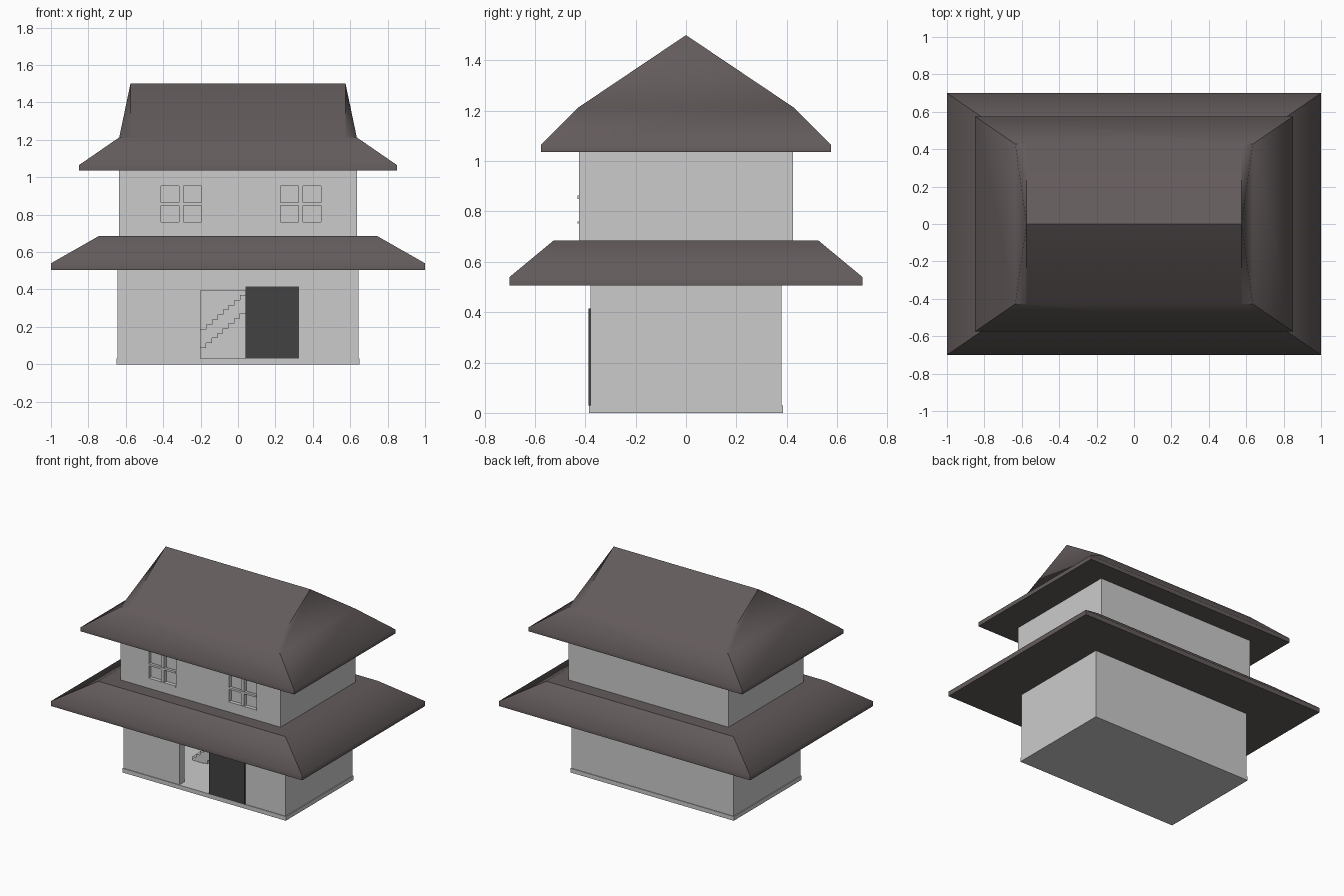
import bpy, bmesh

if "Cube" in bpy.data.objects:
    bpy.data.objects.remove(bpy.data.objects["Cube"])


def material(name, rgb):
    m = bpy.data.materials.new(name)
    m.diffuse_color = (*rgb, 1)
    m.use_nodes = True
    m.node_tree.nodes["Principled BSDF"].inputs["Base Color"].default_value = m.diffuse_color
    return m


ROOF = material("roof_tile", (0.125, 0.104, 0.105))
DARK = material("dark_door", (0.055, 0.055, 0.055))


def finish(bm, name, mat=None):
    bmesh.ops.recalc_face_normals(bm, faces=bm.faces)
    me = bpy.data.meshes.new(name)
    bm.to_mesh(me)
    bm.free()
    ob = bpy.data.objects.new(name, me)
    bpy.context.collection.objects.link(ob)
    if mat:
        me.materials.append(mat)
    return ob


def ring(bm, hx, hy, z):
    return [bm.verts.new((sx * hx, sy * hy, z))
            for sx, sy in ((-1, -1), (1, -1), (1, 1), (-1, 1))]


def box(name, x, y, z, mat=None):
    bm = bmesh.new()
    bmesh.ops.create_cube(bm, size=1)
    for v in bm.verts:
        v.co = [a + (b - a) * (c + 0.5) for (a, b), c in zip((x, y, z), v.co)]
    return finish(bm, name, mat)


def cut(ob, *ranges):
    # Subtract a box and discard the cutter
    cutter = box("cutter", *ranges)
    cutter.hide_render = True
    mod = ob.modifiers.new("cut", 'BOOLEAN')
    mod.operation, mod.solver, mod.object = 'DIFFERENCE', 'EXACT', cutter
    bpy.context.view_layer.objects.active = ob
    bpy.ops.object.modifier_apply(modifier=mod.name)
    bpy.data.objects.remove(cutter)


def shade(bm, soft):
    # Smooth faces, every edge sharp except the given soft vertex pairs
    for f in bm.faces:
        f.smooth = True
    for e in bm.edges:
        e.smooth = False
    for pair in soft:
        bm.edges.get(pair).smooth = True


def skirt(bm, low, high):
    for i in range(4):
        j = (i + 1) % 4
        bm.faces.new((low[i], low[j], high[j], high[i]))


def loop_edges(r):
    return [(r[i], r[(i + 1) % 4]) for i in range(4)]


# Ground floor: plinth and hollow walls with a wide doorway
box("plinth", (-0.65, 0.65), (-0.385, 0.385), (0, 0.03))
walls = box("lower_walls", (-0.645, 0.645), (-0.38, 0.38), (0.03, 0.505))
cut(walls, (-0.59, 0.59), (-0.325, 0.325), (0.02, 0.52))
cut(walls, (-0.2, 0.3), (-0.5, -0.2), (0.02, 0.395))
box("sliding_door", (0.04, 0.325), (-0.388, -0.378), (0.03, 0.415), DARK)

# Staircase seen through the doorway: stepped above and below
N, RUN, RISE, X0, FLOOR = 18, 0.03, 0.0262, -0.35, 0.03
top, under = [], []
for i in range(N):
    xa, xb, z = X0 + i * RUN, X0 + (i + 1) * RUN, FLOOR + (i + 1) * RISE
    zl = max(FLOOR, z - 0.1)
    top += [(xa, z), (xb, z)]
    under += [(xa, zl), (xb, zl)]
profile = list(dict.fromkeys((round(x, 4), round(z, 4)) for x, z in top + under[::-1]))
bm = bmesh.new()
face = bm.faces.new([bm.verts.new((x, -0.02, z)) for x, z in profile])
ext = bmesh.ops.extrude_face_region(bm, geom=[face], use_keep_orig=True)
bmesh.ops.translate(bm, vec=(0, 0.345, 0),
                    verts=[g for g in ext["geom"] if isinstance(g, bmesh.types.BMVert)])
finish(bm, "staircase")

# Lower skirt roof with a flat ledge
bm = bmesh.new()
base, eave, crown = (ring(bm, *r) for r in
                     ((1.0, 0.7, 0.505), (1.0, 0.7, 0.54), (0.745, 0.525, 0.685)))
bm.faces.new(base)
skirt(bm, base, eave)
skirt(bm, eave, crown)
bm.faces.new(crown)
shade(bm, loop_edges(eave))
finish(bm, "lower_roof", ROOF)

# Upper storey with recessed window panes
upper = box("upper_walls", (-0.637, 0.637), (-0.425, 0.425), (0.685, 1.035))
for side, cx in (("left", -0.303), ("right", 0.335)):
    for s in (-1, 1):
        pane = sorted((cx + s * 0.012, cx + s * 0.108))
        cut(upper, pane, (-0.5, -0.4), (0.758, 0.952))
    box(side + "_window_bar", (cx - 0.108, cx + 0.108), (-0.43, -0.41), (0.85, 0.864))
    box(side + "_window_sill", (cx - 0.108, cx + 0.108), (-0.43, -0.41), (0.752, 0.76))

# Upper hip-and-gable roof
bm = bmesh.new()
base, eave, hip = (ring(bm, *r) for r in
                   ((0.85, 0.575, 1.035), (0.85, 0.575, 1.065), (0.635, 0.427, 1.213)))
inner = ring(bm, 0.575, 0.427, 1.213)
ridge = {s: bm.verts.new((s * 0.575, 0, 1.5)) for s in (-1, 1)}
bm.faces.new(base)
skirt(bm, base, eave)
soft = loop_edges(eave)
for a, b in ((0, 1), (2, 3)):               # long slopes
    sa = -1 if a == 0 else 1
    bm.faces.new((eave[a], eave[b], hip[b], inner[b], inner[a], hip[a]))
    bm.faces.new((inner[a], inner[b], ridge[-sa], ridge[sa]))
    soft.append((inner[a], inner[b]))
for a, b, s in ((1, 2, 1), (3, 0, -1)):     # gable ends
    bm.faces.new((eave[a], eave[b], hip[b], hip[a]))
    bm.faces.new((hip[a], hip[b], ridge[s]))
    soft.append((hip[a], hip[b]))
    for k in (a, b):
        bm.faces.new((inner[k], hip[k], ridge[s]))
        soft.append((hip[k], ridge[s]))
shade(bm, soft)
finish(bm, "upper_roof", ROOF)
